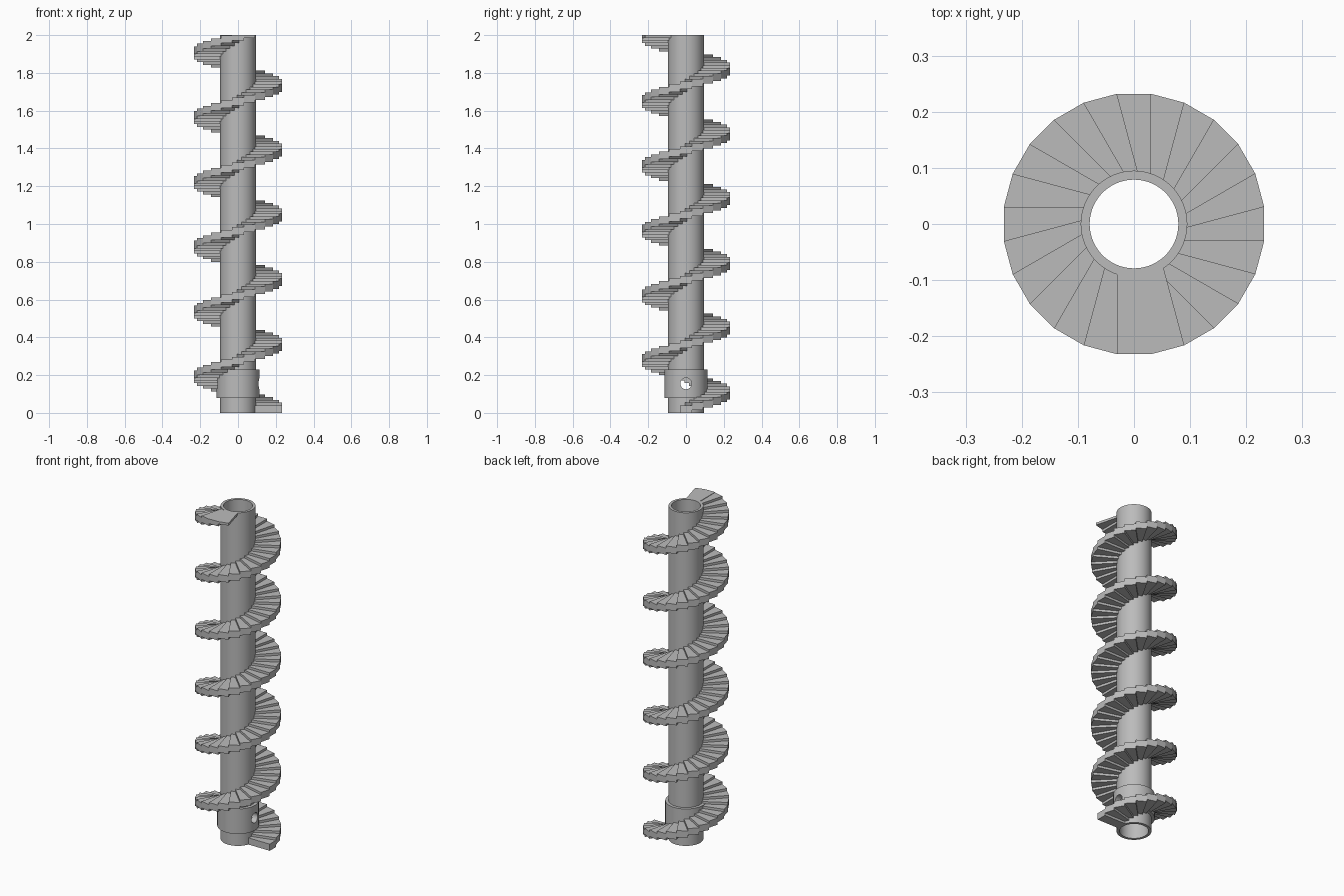
import bpy, bmesh, math
from mathutils import Matrix, Vector

cube = bpy.data.objects.get("Cube")
if cube:
    bpy.data.objects.remove(cube, do_unlink=True)

HEIGHT = 2.0
STEPS = 140            # whole screw
PER_TURN = 24
RISE = HEIGHT / STEPS
THICK = 0.04
REACH = 0.232          # outer face of each step
ROOT = 0.086           # inner face, buried in the tube wall
HALF_WIDTH = REACH * math.tan(math.pi / PER_TURN)

steel = bpy.data.materials.new("grey steel")
steel.use_nodes = True
grey = (0.5, 0.5, 0.5, 1)
steel.diffuse_color = grey
steel.node_tree.nodes["Principled BSDF"].inputs["Base Color"].default_value = grey


def add_object(name, bm):
    bmesh.ops.recalc_face_normals(bm, faces=bm.faces)
    mesh = bpy.data.meshes.new(name)
    bm.to_mesh(mesh)
    bm.free()
    mesh.materials.append(steel)
    obj = bpy.data.objects.new(name, mesh)
    bpy.context.collection.objects.link(obj)
    return obj


def activate(obj):
    bpy.ops.object.select_all(action='DESELECT')
    obj.select_set(True)
    bpy.context.view_layer.objects.active = obj


def ring(name, r_in, r_out, z0, z1, sides=72):
    """Hollow cylinder lathed from a rectangular profile."""
    bm = bmesh.new()
    profile = [(r_in, z0), (r_out, z0), (r_out, z1), (r_in, z1)]
    loops = []
    for i in range(sides):
        a = math.tau * i / sides
        loops.append([bm.verts.new((r * math.cos(a), r * math.sin(a), z))
                      for r, z in profile])
    for i in range(sides):
        a, b = loops[i], loops[(i + 1) % sides]
        for j in range(4):
            k = (j + 1) % 4
            bm.faces.new((a[j], b[j], b[k], a[k]))
    return add_object(name, bm)


# Central tube and the drive collar near its foot
tube = ring("central_tube", 0.079, 0.095, 0, HEIGHT)
collar = ring("drive_collar", 0.09, 0.113, 0.08, 0.23)

# Cross pin hole through collar and tube
bm = bmesh.new()
bmesh.ops.create_cone(bm, cap_ends=True, segments=32, radius1=0.03, radius2=0.03,
                      depth=0.5, matrix=Matrix.Translation((0, 0, 0.155))
                      @ Matrix.Rotation(math.pi / 2, 4, 'Y'))
cutter = add_object("pin_hole_cutter", bm)
cutter.hide_render = True
for part in (tube, collar):
    activate(part)
    mod = part.modifiers.new("pin_hole", 'BOOLEAN')
    mod.operation = 'DIFFERENCE'
    mod.solver = 'EXACT'
    mod.object = cutter
    bpy.ops.object.modifier_apply(modifier=mod.name)
    bpy.ops.object.shade_smooth_by_angle(angle=math.radians(30))
bpy.data.objects.remove(cutter, do_unlink=True)

# Stepped spiral flight, trimmed level with the top of the tube
bm = bmesh.new()
for i in range(STEPS):
    z0 = i * RISE
    z1 = min(z0 + THICK, HEIGHT)
    size = Vector((REACH - ROOT, 2 * HALF_WIDTH, z1 - z0))
    place = (Matrix.Rotation(math.tau * i / PER_TURN, 4, 'Z')
             @ Matrix.Translation(((REACH + ROOT) / 2, 0, (z0 + z1) / 2))
             @ Matrix.Diagonal(size).to_4x4())
    bmesh.ops.create_cube(bm, size=1, matrix=place)
add_object("spiral_flight", bm)
